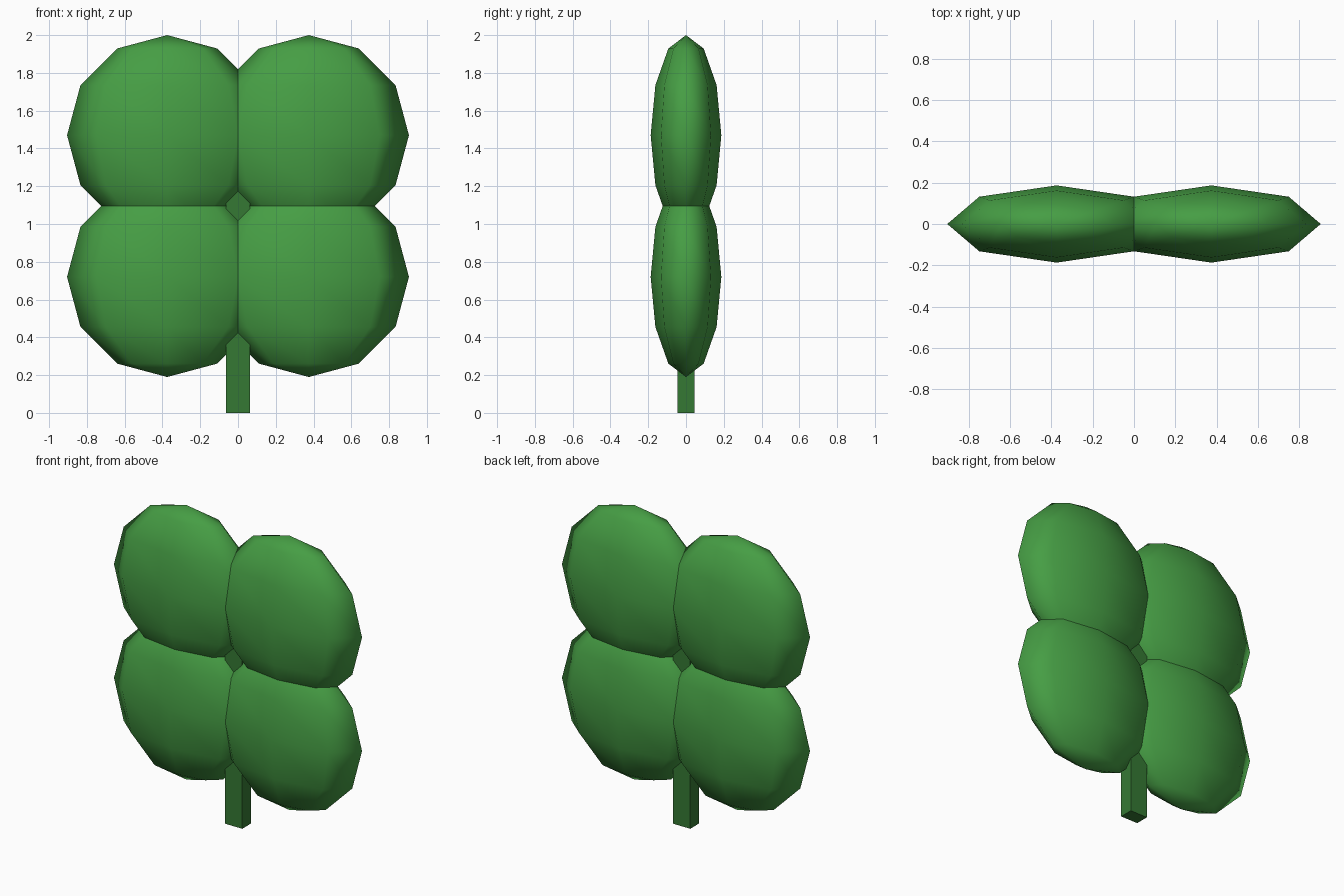
import bpy

default = bpy.data.objects.get("Cube")
if default:
    bpy.data.objects.remove(default, do_unlink=True)


def make_material(name, rgb):
    mat = bpy.data.materials.new(name)
    mat.use_nodes = True
    color = (*rgb, 1.0)
    mat.diffuse_color = color
    mat.node_tree.nodes["Principled BSDF"].inputs["Base Color"].default_value = color
    return mat


leaf_green = make_material("leaf green", (0.061, 0.34, 0.058))
stem_green = make_material("stem green", (0.036, 0.19, 0.034))

RADIUS = 0.53      # leaf radius
OFFSET = 0.375     # leaf distance from the middle on each axis
CENTER_Z = 1.095   # height where the four leaves meet


# Leaves: four flattened low-poly spheres, smooth shaded
def add_leaf(name, side, level):
    bpy.ops.mesh.primitive_uv_sphere_add(
        segments=8, ring_count=6, radius=RADIUS,
        location=(side * OFFSET, 0, CENTER_Z + level * OFFSET))
    leaf = bpy.context.object
    leaf.name = name
    leaf.scale.y = 0.353
    bpy.ops.object.transform_apply(location=False, rotation=False, scale=True)
    bpy.ops.object.shade_smooth()
    leaf.data.materials.append(leaf_green)


for side, side_name in ((1, "left"), (-1, "right")):
    for level, level_name in ((1, "upper"), (-1, "lower")):
        add_leaf(f"{level_name}_{side_name}_leaf", side, level)

# Stem: square post reaching up into the middle of the leaves
STEM_HEIGHT = 1.25
bpy.ops.mesh.primitive_cube_add(size=1, location=(0, 0, STEM_HEIGHT / 2))
stem = bpy.context.object
stem.name = "stem"
stem.scale = (0.125, 0.09, STEM_HEIGHT)
bpy.ops.object.transform_apply(location=False, rotation=False, scale=True)
stem.data.materials.append(stem_green)
